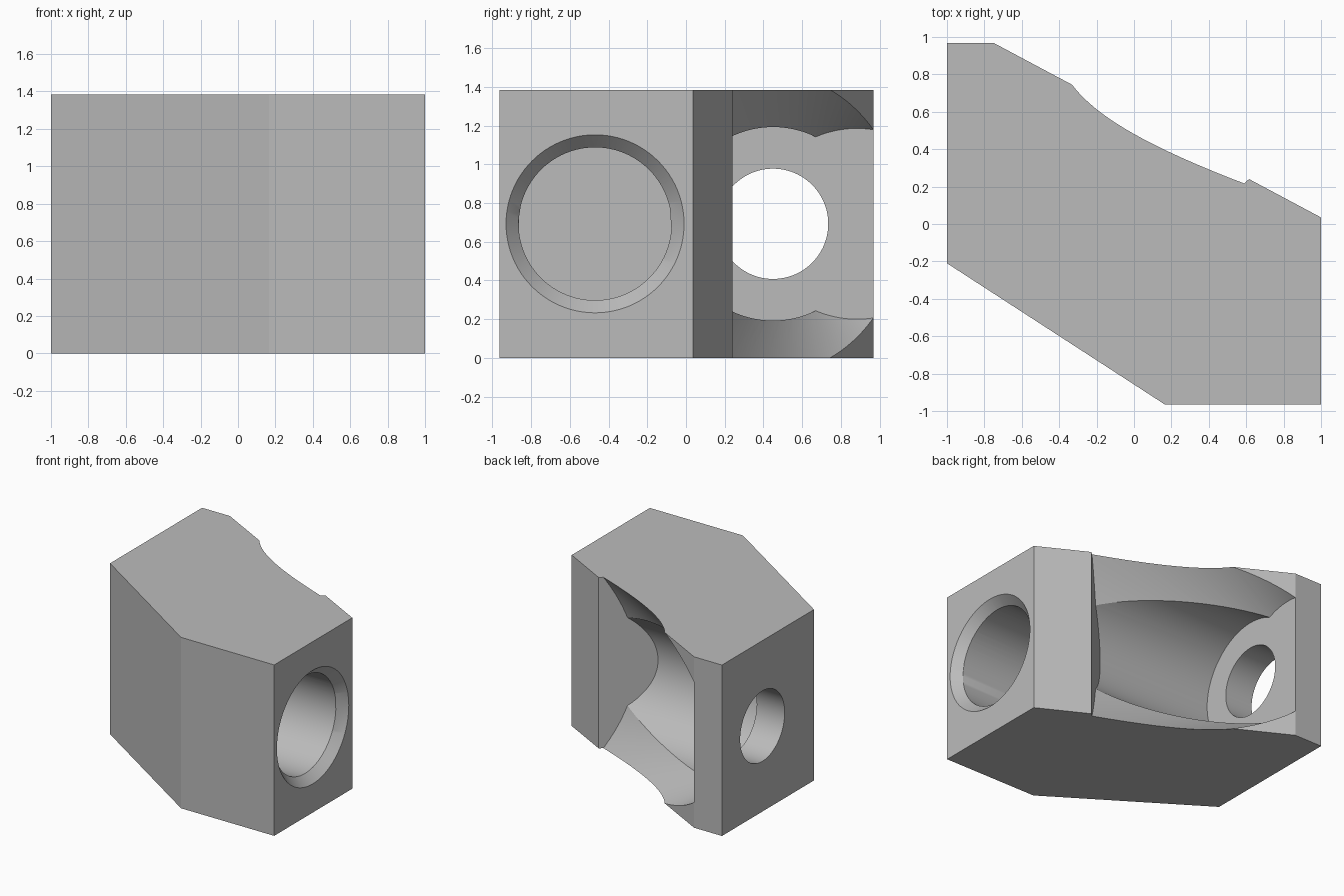
import bpy, bmesh, math
from mathutils import Matrix, Vector

cube = bpy.data.objects.get("Cube")
if cube:
    bpy.data.objects.remove(cube, do_unlink=True)

HEIGHT = 1.385
MID = HEIGHT / 2
FLOOR_X = -0.75

grey = bpy.data.materials.new("plain grey")
grey.use_nodes = True
grey.diffuse_color = (0.5, 0.5, 0.5, 1)
grey.node_tree.nodes["Principled BSDF"].inputs["Base Color"].default_value = (0.5, 0.5, 0.5, 1)


def add_object(name, bm):
    bmesh.ops.recalc_face_normals(bm, faces=bm.faces)
    mesh = bpy.data.meshes.new(name)
    bm.to_mesh(mesh)
    bm.free()
    mesh.materials.append(grey)
    obj = bpy.data.objects.new(name, mesh)
    bpy.context.collection.objects.link(obj)
    return obj


def round_cutter(name, start, end, r1, r2, planes=(), sides=96):
    """Cylinder or cone between two points, trimmed to the positive side of planes."""
    start, end = Vector(start), Vector(end)
    axis = end - start
    turn = axis.to_track_quat('Z', 'Y').to_matrix().to_4x4()
    bm = bmesh.new()
    bmesh.ops.create_cone(bm, cap_ends=True, segments=sides, radius1=r1, radius2=r2,
                          depth=axis.length,
                          matrix=Matrix.Translation((start + end) / 2) @ turn)
    for point, normal in planes:
        cut = bmesh.ops.bisect_plane(bm, geom=bm.verts[:] + bm.edges[:] + bm.faces[:],
                                     dist=1e-6, plane_co=point, plane_no=normal,
                                     clear_inner=True)
        rim = [e for e in cut["geom_cut"] if isinstance(e, bmesh.types.BMEdge)]
        if rim:
            bmesh.ops.edgeloop_fill(bm, edges=rim)
    obj = add_object(name, bm)
    obj.hide_render = True
    return obj


# Block: extruded outline with two slanted corners
outline = [(-1, -0.21), (0.165, -0.965), (1, -0.965), (1, 0.035), (-0.75, 0.968), (-1, 0.968)]
bm = bmesh.new()
base = bm.faces.new([bm.verts.new((x, y, 0)) for x, y in outline])
top = bmesh.ops.extrude_face_region(bm, geom=[base])["geom"]
bmesh.ops.translate(bm, vec=(0, 0, HEIGHT),
                    verts=[v for v in top if isinstance(v, bmesh.types.BMVert)])
block = add_object("clamp_block", bm)

# Pocket limits: flat seat and slanted end wall
seat = ((FLOOR_X, 0, 0), (1, 0, 0))
end_wall = ((0.615, 0.24, 0), (-0.66, 0.75, 0))


# Flared opening, with its axis tilted in plan
def flare_point(t, tilt=math.radians(15), offset=0.97):
    return (t * math.cos(tilt) - offset * math.sin(tilt),
            t * math.sin(tilt) + offset * math.cos(tilt), MID)


slope = math.tan(math.radians(30))
apex, far = -1.36, 2.4
cutters = [
    round_cutter("pocket_bore", (FLOOR_X, 0.45, MID), (1.5, 0.45, MID), 0.5, 0.5, [end_wall]),
    round_cutter("pocket_flare", flare_point(apex + 0.05), flare_point(far),
                 0.05 * slope, (far - apex) * slope, [seat, end_wall], 160),
    round_cutter("bolt_hole", (-1.2, 0.45, MID), (-0.6, 0.45, MID), 0.285, 0.285),
    round_cutter("blind_hole", (0.2, -0.47, MID), (1.2, -0.47, MID), 0.395, 0.395),
    round_cutter("blind_hole_chamfer", (0.93, -0.47, MID), (1.07, -0.47, MID), 0.395, 0.525),
]

# Cut everything out of the block and keep the result
for cutter in cutters:
    mod = block.modifiers.new(cutter.name, 'BOOLEAN')
    mod.operation = 'DIFFERENCE'
    mod.solver = 'EXACT'
    mod.object = cutter
bpy.context.view_layer.update()
result = bpy.data.meshes.new_from_object(
    block.evaluated_get(bpy.context.evaluated_depsgraph_get()))
block.modifiers.clear()
block.data = result
for cutter in cutters:
    bpy.data.objects.remove(cutter, do_unlink=True)

# Smooth bores with crisp edges
bpy.ops.object.select_all(action='DESELECT')
block.select_set(True)
bpy.context.view_layer.objects.active = block
bpy.ops.object.shade_smooth_by_angle(angle=math.radians(20))
